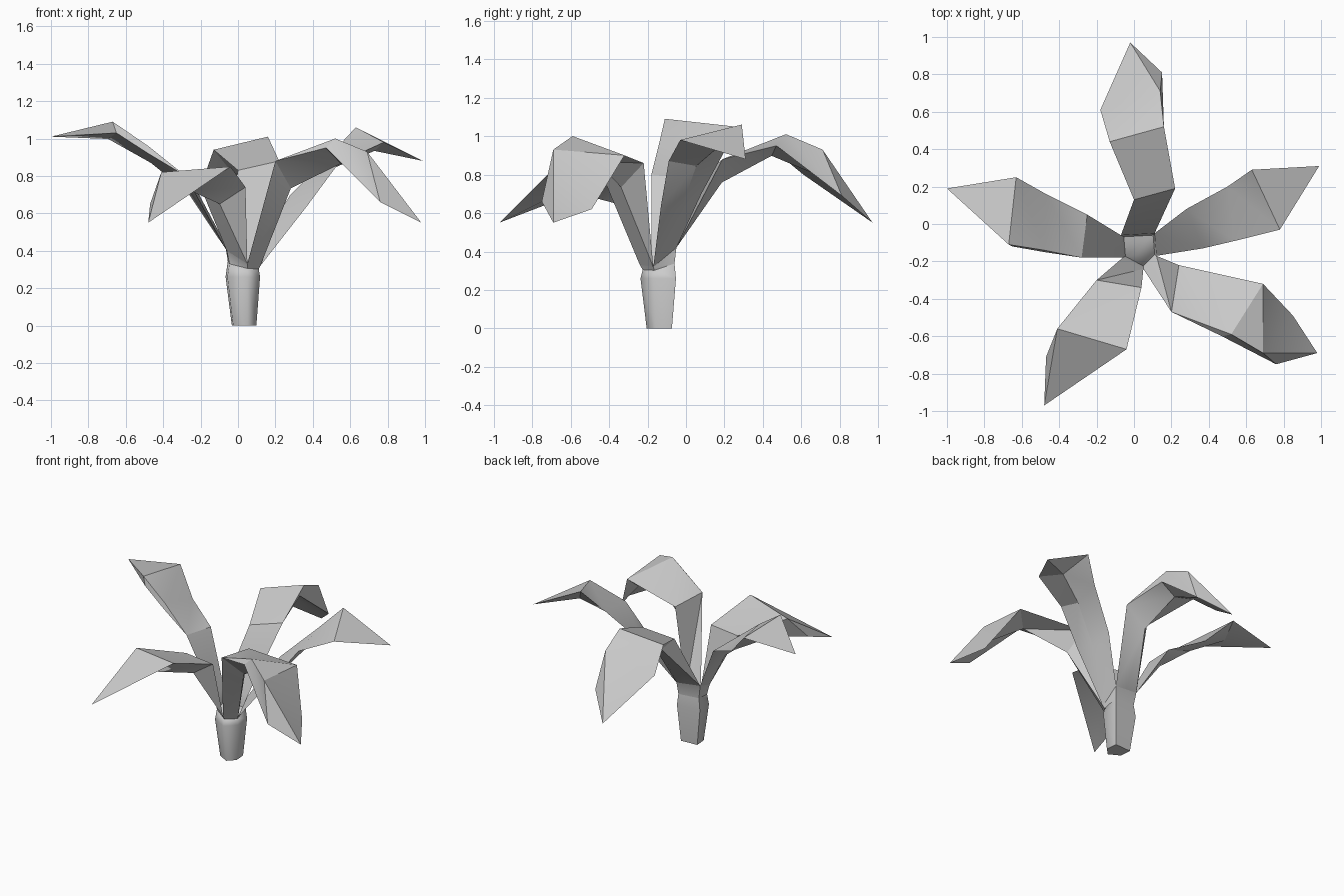
import bpy
import bmesh
from mathutils import Vector

cube = bpy.data.objects.get("Cube")
if cube:
    bpy.data.objects.remove(cube, do_unlink=True)

# One flat colour for the whole plant
grey = bpy.data.materials.new("plain grey")
grey.use_nodes = True
colour = (0.6, 0.6, 0.6, 1)
grey.diffuse_color = colour
grey.node_tree.nodes["Principled BSDF"].inputs["Base Color"].default_value = colour


def finish(bm, name, angle):
    """Turn a bmesh into a shaded, coloured object."""
    bmesh.ops.remove_doubles(bm, verts=bm.verts[:], dist=0.0001)
    bmesh.ops.recalc_face_normals(bm, faces=bm.faces[:])
    mesh = bpy.data.meshes.new(name)
    bm.to_mesh(mesh)
    bm.free()
    mesh.materials.append(grey)
    obj = bpy.data.objects.new(name, mesh)
    bpy.context.scene.collection.objects.link(obj)
    bpy.ops.object.select_all(action='DESELECT')
    obj.select_set(True)
    bpy.context.view_layer.objects.active = obj
    bpy.ops.object.shade_smooth_by_angle(angle=angle)
    return obj


# Stem: a five-sided bulb, narrow at the foot, with a slanted, pinched neck
centre = Vector((0.05, -0.125, 0))
corners = [Vector(p) for p in (
    (-0.07, -0.06, 0.44), (0.11, -0.05, 0.42), (0.12, -0.17, 0.32),
    (0.05, -0.24, 0.33), (-0.06, -0.18, 0.4))]


def ring_point(index, scale, height):
    corner = corners[index % len(corners)]
    point = centre + (corner - centre) * scale
    point.z = height
    return point


def neck_point(index):
    rim = corners[index % len(corners)].z
    return ring_point(index, 0.87, 0.19 + 0.35 * rim)


bm = bmesh.new()
sides = range(len(corners))
rings = [[bm.verts.new(ring_point(i, scale, height)) for i in sides]
         for scale, height in ((0.69, 0), (0.97, 0.26))]
rings.append([bm.verts.new(neck_point(i)) for i in sides])
for low, high in zip(rings, rings[1:]):
    for i in sides:
        j = (i + 1) % len(corners)
        bm.faces.new((low[i], low[j], high[j], high[i]))
bm.faces.new(rings[0])
bm.faces.new(rings[-1])
finish(bm, "stem", 1.3)


def leaf(name, side, left, right, tip, left_flap=(), right_flap=()):
    """A creased blade with folded-down rims and a shallow keel below."""
    # Both edges start at the neck and pass through the flared collar
    rims = [corners[i % len(corners)] for i in (side, side + 1)]
    left = [Vector(p) for p in [neck_point(side), rims[0]] + left]
    right = [Vector(p) for p in [neck_point(side + 1), rims[1]] + right]
    tip = Vector(tip)
    bm = bmesh.new()

    def face(*points):
        bm.faces.new([bm.verts.new(p) for p in points])

    def strip(one, two):
        for a, b, c, d in zip(one, one[1:], two[1:], two):
            for corners_of_face in ((a, b, c), (a, c, d)):
                if len({tuple(p) for p in corners_of_face}) > 2:
                    face(*corners_of_face)

    # Top of the blade
    strip(left, right)
    face(left[-1], tip, right[-1])

    # Keel: cuts the corners of the blade's centre line, always below it
    middle = [(a + b) / 2 for a, b in zip(left, right)][1:] + [tip]
    keel = [middle[0]]
    for before, here, after in zip(middle, middle[1:], middle[2:]):
        point = here / 2 + (before + after) / 4
        point.z = min(point.z - 0.02, here.z - 0.05)
        keel.append(point)
    keel.append(tip)

    # Flaps hang from the edges, and the underside joins them to the keel
    for edge, flap in ((left, left_flap), (right, right_flap)):
        lower = edge[:len(edge) - len(flap)] + [Vector(p) for p in flap]
        strip(edge + [tip], lower + [tip])
        strip(lower[1:] + [tip], keel)
    return finish(bm, name, 0.5)


leaf("back_leaf", 0,
     left=[(0, 0.13, 0.83), (-0.13, 0.44, 0.94), (-0.18, 0.61, 0.8)],
     right=[(0.22, 0.19, 0.88), (0.16, 0.52, 1.01), (0.14, 0.71, 0.93)],
     tip=(-0.02, 0.97, 0.55),
     right_flap=[(0.16, 0.47, 0.95), (0.15, 0.81, 0.69)])

leaf("left_back_leaf", 1,
     left=[(0.28, 0.08, 0.7), (0.5, 0.2, 0.92), (0.63, 0.29, 1.06)],
     right=[(0.37, -0.13, 0.64), (0.54, -0.09, 0.87), (0.78, -0.03, 0.98)],
     tip=(0.99, 0.31, 0.88))

leaf("left_front_leaf", 2,
     left=[(0.24, -0.22, 0.86), (0.69, -0.32, 0.9), (0.85, -0.49, 0.62)],
     right=[(0.2, -0.47, 0.88), (0.52, -0.59, 1), (0.69, -0.69, 0.93)],
     tip=(0.98, -0.69, 0.55),
     right_flap=[(0.47, -0.6, 0.95), (0.76, -0.75, 0.66)])

leaf("right_front_leaf", 3,
     left=[(0.04, -0.34, 0.74), (-0.04, -0.67, 0.85)],
     right=[(-0.2, -0.3, 0.74), (-0.41, -0.56, 0.82)],
     tip=(-0.48, -0.97, 0.55),
     right_flap=[(-0.47, -0.71, 0.65)])

leaf("right_leaf", 4,
     left=[(-0.28, -0.18, 0.8), (-0.48, -0.14, 0.96), (-0.67, -0.11, 1.09)],
     right=[(-0.25, 0.05, 0.78), (-0.47, 0.16, 0.88), (-0.63, 0.25, 1.05)],
     tip=(-1, 0.19, 1.01),
     left_flap=[(-0.48, -0.15, 0.92), (-0.65, -0.12, 1.03)])
